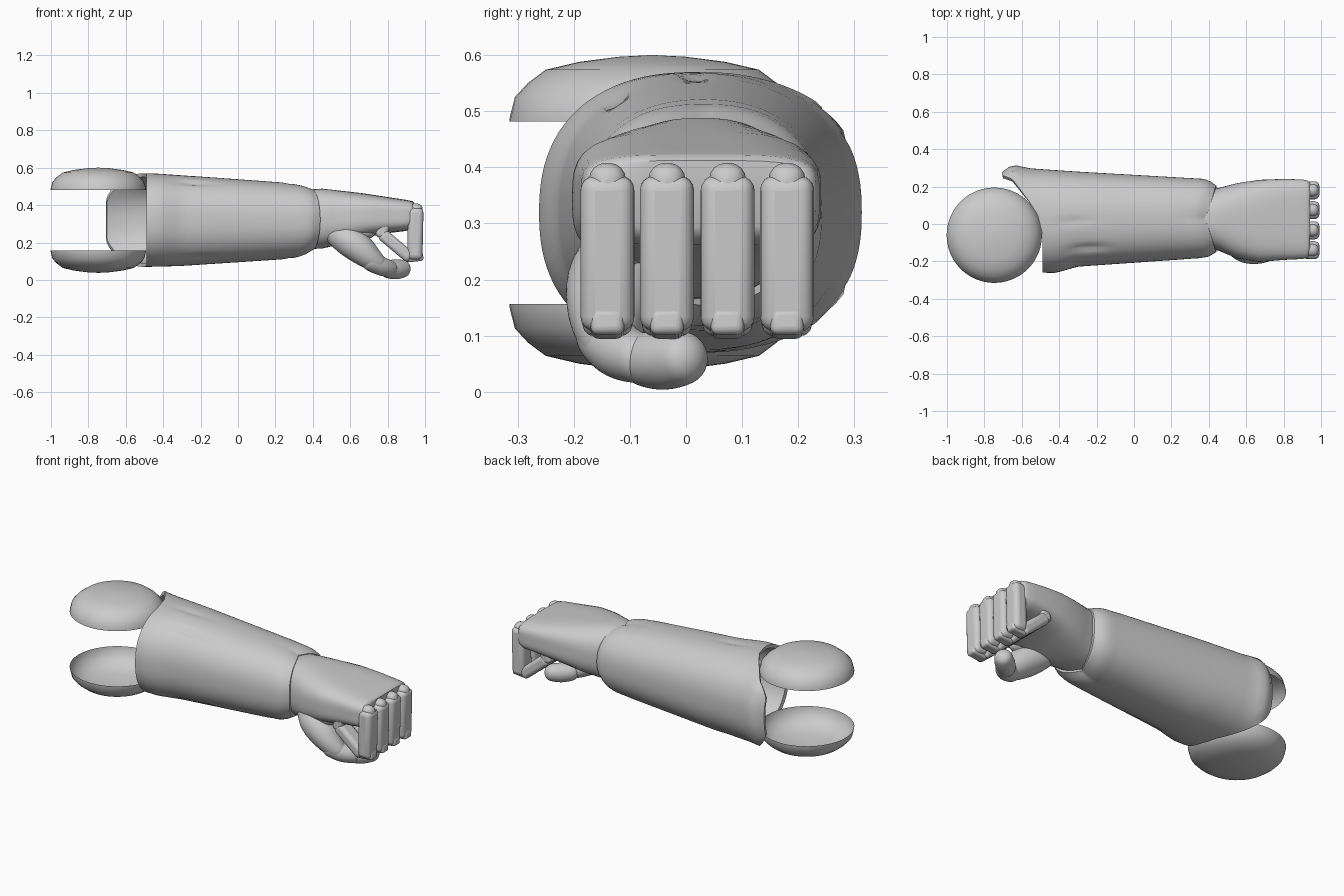
import bpy, bmesh, math
from mathutils import Vector, Matrix

if "Cube" in bpy.data.objects:
    bpy.data.objects.remove(bpy.data.objects["Cube"])


def finish(name, bm, angle=35, mods=()):
    bmesh.ops.recalc_face_normals(bm, faces=bm.faces)
    me = bpy.data.meshes.new(name)
    bm.to_mesh(me)
    bm.free()
    ob = bpy.data.objects.new(name, me)
    bpy.context.collection.objects.link(ob)
    for kind, settings in mods:
        m = ob.modifiers.new(kind.title(), kind)
        for k, v in settings.items():
            setattr(m, k, v)
    bpy.ops.object.select_all(action='DESELECT')
    ob.select_set(True)
    bpy.context.view_layer.objects.active = ob
    bpy.ops.object.shade_smooth_by_angle(angle=math.radians(angle))
    return ob


def loft(name, rings, cap_start=True, cap_end=True, **kw):
    bm = bmesh.new()
    vs = [[bm.verts.new(p) for p in r] for r in rings]
    n = len(rings[0])
    for a, b in zip(vs, vs[1:]):
        for i in range(n):
            j = (i + 1) % n
            bm.faces.new((a[i], a[j], b[j], b[i]))
    if cap_start:
        bm.faces.new(vs[0])
    if cap_end:
        bm.faces.new(vs[-1])
    return finish(name, bm, **kw)


def lerp_table(table, x):
    if x <= table[0][0]:
        return table[0][1:]
    for a, b in zip(table, table[1:]):
        if x <= b[0]:
            t = (x - a[0]) / (b[0] - a[0])
            return [p + (q - p) * t for p, q in zip(a[1:], b[1:])]
    return table[-1][1:]


def section(x, table, ang, n, scale=1.0):
    """Point on a superellipse whose y/z limits come from the table."""
    y0, y1, z0, z1 = lerp_table(table, x)
    c, s = math.cos(ang), math.sin(ang)
    k = scale * (abs(c) ** n + abs(s) ** n) ** (-1 / n)
    return Vector((x, (y0 + y1) / 2 + (y1 - y0) / 2 * k * c,
                   (z0 + z1) / 2 + (z1 - z0) / 2 * k * s))


# forearm sleeve: flared open tube, elbow edge cut round the joint caps
SLEEVE = [(-.705, -.255, .278, .068, .572), (-.65, -.255, .318, .068, .572),
          (-.56, -.258, .298, .069, .571), (-.42, -.262, .288, .071, .568),
          (-.30, -.228, .280, .075, .56), (.36, -.182, .242, .118, .512),
          (.40, -.174, .234, .132, .503), (.44, -.15, .205, .155, .488)]
EDGE = [(-.27, -.49), (-.05, -.49), (.05, -.515), (.12, -.56), (.2, -.63), (.28, -.705)]
# creases: x, angle, depth
CREASES = [(-.24, math.radians(126), .05), (-.32, math.radians(92), .03),
           (-.2, math.radians(232), .04)]
SEG = 96
ANGLES = [2 * math.pi * i / SEG for i in range(SEG)]


def sleeve_point(a, u, scale=1.0):
    start = lerp_table(EDGE, section(-.56, SLEEVE, a, 2.35).y)[0]
    end = .375 + .065 * abs(math.cos(a)) ** .8
    x = start + (end - start) * u
    for cx, ca, d in CREASES:
        scale -= d * math.exp(-((x - cx) / .09) ** 2 - ((a - ca) / .07) ** 2)
    # keep the rounded rim aligned with the curved wrist edge
    lookup = x if u < .85 else max(x, .44 - (1 - u) * (end - start))
    return Vector((x, *section(lookup, SLEEVE, a, 2.35, scale).yz))


US = [i / 30 for i in range(28)] + [.93, .955, .975, .99, 1]
rings = [[sleeve_point(a, u, .92) for a in ANGLES] for u in (.35, .2, .1, .004)]
rings += [[sleeve_point(a, u) for a in ANGLES] for u in US]
rings += [[sleeve_point(a, u, .9) for a in ANGLES] for u in (1, .9)]
loft("forearm_sleeve", rings, cap_end=False, angle=40)

# elbow joint caps: two shallow open domes facing each other
PROFILE = [(.255, .482), (.254, .49), (.245, .525), (.222, .55), (.19, .574),
           (.13, .588), (.06, .597), (.004, .6)]
for name, flip in (("elbow_cap_top", False), ("elbow_cap_bottom", True)):
    rings = [[(-.747 + r * math.cos(a), -.06 + r * math.sin(a), .638 - z if flip else z)
              for a in ANGLES[::2]] for r, z in PROFILE]
    loft(name, rings, cap_start=False, angle=50)

# palm and wrist
PALM = [(.30, -.12, .18, .165, .475), (.38, -.12, .18, .165, .483),
        (.45, -.142, .192, .168, .488), (.55, -.183, .218, .19, .477),
        (.67, -.203, .236, .225, .463), (.8, -.192, .241, .25, .443),
        (.90, -.187, .238, .262, .428), (.93, -.18, .232, .275, .422),
        (.942, -.165, .22, .295, .412)]
xs = [.3, .38, .415, .45, .5, .55, .61, .67, .735, .8, .86, .9, .92, .93, .942]
rings = [[section(x, PALM, a, 2.5 + max(0, x - .45) * 4) for a in ANGLES[::2]] for x in xs]
loft("palm", rings, angle=50)


def block(name, p, q, width, depth, bevel):
    """Rounded bar running from p to q, its width along y."""
    p, q = Vector(p), Vector(q)
    d = (q - p).normalized()
    side = Vector((0, 1, 0))
    m = Matrix((d.cross(side), side, d)).transposed().to_4x4()
    m.translation = (p + q) / 2
    bm = bmesh.new()
    bmesh.ops.create_cube(bm, size=1)
    bmesh.ops.scale(bm, vec=(depth, width, (q - p).length), verts=bm.verts)
    bmesh.ops.transform(bm, matrix=m, verts=bm.verts)
    finish(name, bm, 40, [('BEVEL', {'width': bevel, 'segments': 4})])


# four curled fingers with narrower knuckle links
for i, y in enumerate((-.14, -.034, .074, .18)):
    f = f"finger_{i + 1}_"
    block(f + "knuckle", (.945, y, .29), (.945, y, .408), .066, .085, .03)
    block(f + "upper", (.951, y, .385), (.945, y, .108), .096, .082, .026)
    block(f + "middle_joint", (.945, y, .098), (.94, y, .146), .06, .096, .014)
    block(f + "middle", (.925, y, .115), (.765, y, .25), .09, .065, .022)
    block(f + "tip", (.76, y, .225), (.79, y, .31), .085, .06, .02)


def tube(name, pts, segs=16):
    """Round-ended tube through (x, y, z, radius) points."""
    path = [Vector(p[:3]) for p in pts]
    rings = []

    def ring(c, d, r):
        rot = d.to_track_quat('Z', 'Y')
        rings.append([c + rot @ Vector((r * math.cos(t), r * math.sin(t), 0))
                      for t in (2 * math.pi * k / segs for k in range(segs))])
    first, last = (path[1] - path[0]).normalized(), (path[-1] - path[-2]).normalized()
    for t in (80, 55, 28):
        t = math.radians(t)
        ring(path[0] - first * pts[0][3] * .8 * math.sin(t), first, pts[0][3] * math.cos(t))
    for i, c in enumerate(path):
        d = path[min(i + 1, len(path) - 1)] - path[max(i - 1, 0)]
        ring(c, d.normalized(), pts[i][3])
    for t in (28, 55, 80):
        t = math.radians(t)
        ring(path[-1] + last * pts[-1][3] * .8 * math.sin(t), last, pts[-1][3] * math.cos(t))
    loft(name, rings, angle=60, mods=[('SUBSURF', {'levels': 2, 'render_levels': 2})])


# thumb: fleshy base, then two segments folded under the fingers
tube("thumb_base", [(.53, -.09, .245, .07), (.59, -.125, .215, .09),
                    (.655, -.137, .165, .083), (.71, -.14, .115, .066), (.745, -.135, .09, .052)])
tube("thumb_web", [(.54, -.11, .265, .055), (.64, -.125, .26, .06), (.70, -.12, .265, .045)])
tube("thumb_middle", [(.71, -.145, .10, .055), (.77, -.12, .07, .052), (.81, -.085, .06, .047)])
tube("thumb_tip", [(.80, -.075, .058, .05), (.84, -.04, .055, .056), (.88, -.005, .06, .05)])
